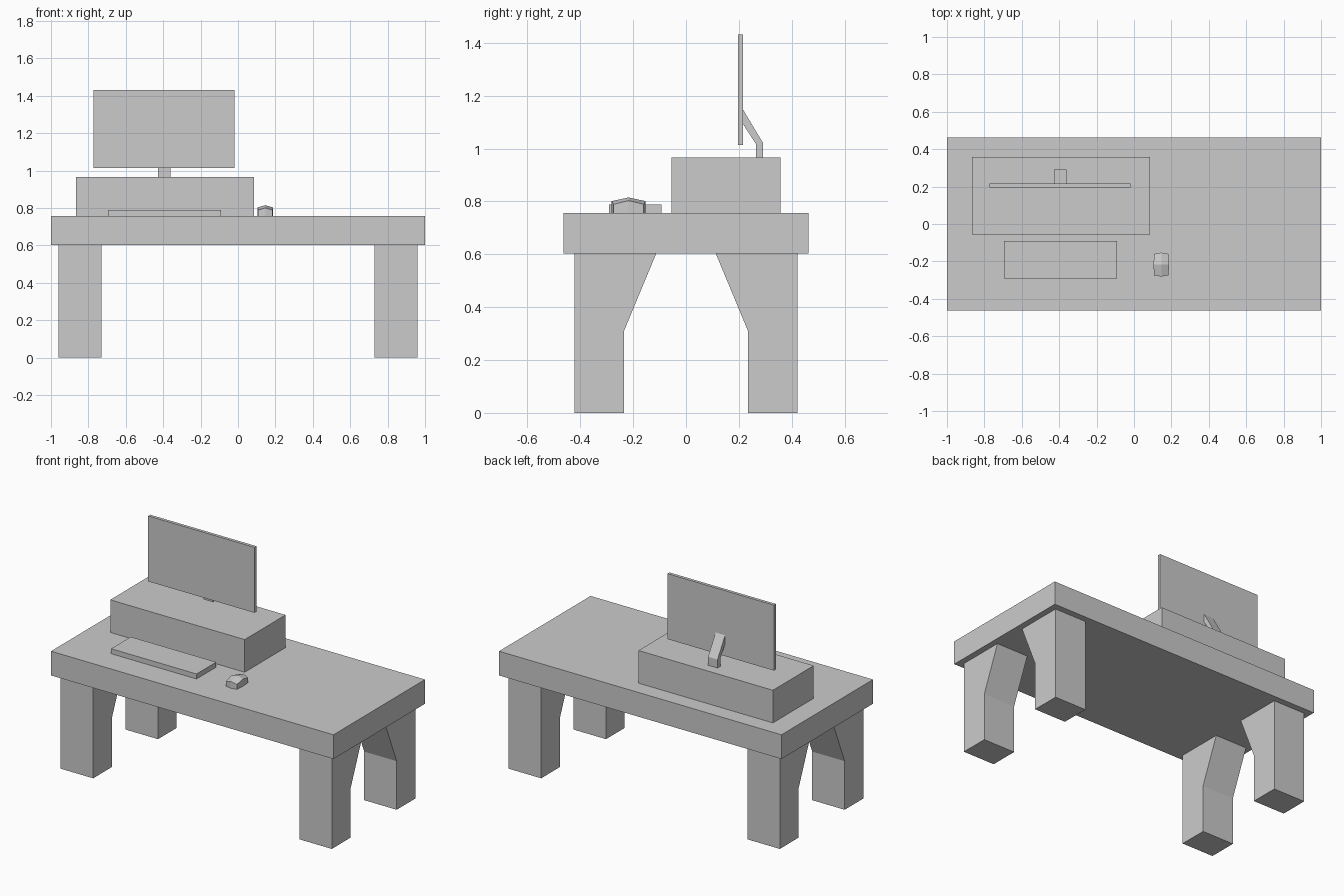
import bpy, bmesh

if "Cube" in bpy.data.objects:
    bpy.data.objects.remove(bpy.data.objects["Cube"])


def make_object(name, bm):
    bmesh.ops.recalc_face_normals(bm, faces=bm.faces)
    mesh = bpy.data.meshes.new(name)
    bm.to_mesh(mesh)
    bm.free()
    obj = bpy.data.objects.new(name, mesh)
    bpy.context.collection.objects.link(obj)
    return obj


def prism(name, profile, x0, x1):
    """Extrude a closed (y, z) profile from x0 to x1."""
    bm = bmesh.new()
    face = bm.faces.new([bm.verts.new((x0, y, z)) for y, z in profile])
    ext = bmesh.ops.extrude_face_region(bm, geom=[face])
    verts = [g for g in ext["geom"] if isinstance(g, bmesh.types.BMVert)]
    bmesh.ops.translate(bm, verts=verts, vec=(x1 - x0, 0, 0))
    return make_object(name, bm)


def box(name, x, y, z):
    return prism(name, [(y[0], z[0]), (y[1], z[0]), (y[1], z[1]), (y[0], z[1])], *x)


TOP = 0.757      # desk surface
UNDER = 0.602    # desk underside
RISER = 0.966    # riser surface

# Desk top
box("desk_top", (-1, 1), (-0.463, 0.463), (UNDER, TOP))

# Four legs, flaring inwards towards the top
leg = [(0.422, 0), (0.422, UNDER), (0.113, UNDER), (0.234, 0.311), (0.234, 0)]
for sx, side in ((-1, "left"), (1, "right")):
    for sy, end in ((-1, "front"), (1, "back")):
        prism(f"{end}_{side}_leg", [(sy * y, z) for y, z in leg], sx * 0.73, sx * 0.96)

# Riser, keyboard and screen
box("monitor_riser", (-0.866, 0.086), (-0.055, 0.358), (TOP, RISER))
box("keyboard", (-0.695, -0.09), (-0.291, -0.092), (TOP, 0.789))
box("screen", (-0.773, -0.02), (0.196, 0.216), (1.013, 1.432))

# Bent stand behind the screen
prism("screen_stand", [(0.264, RISER), (0.292, RISER), (0.292, 1.02), (0.216, 1.147),
                       (0.216, 1.092), (0.264, 1.018)], -0.428, -0.361)

# Mouse: box split in three each way, with bulged sides and a raised middle
bm = bmesh.new()
cx, cy = 0.146, -0.217
grid = {}
for i in (-1, 0, 1):
    for j in (-1, 0, 1):
        x = cx + i * (0.042 if j == 0 else 0.038)
        y = cy + j * (0.064 if i == 0 else 0.057)
        h = 0.815 - 0.012 * abs(i) - 0.014 * abs(j)
        grid[i, j] = (bm.verts.new((x, y, TOP)), bm.verts.new((x, y, h)))
for i in (-1, 0):
    for j in (-1, 0):
        cell = [(i, j), (i + 1, j), (i + 1, j + 1), (i, j + 1)]
        for level in (0, 1):
            bm.faces.new([grid[c][level] for c in cell])
rim = [(-1, -1), (0, -1), (1, -1), (1, 0), (1, 1), (0, 1), (-1, 1), (-1, 0)]
for a, b in zip(rim, rim[1:] + rim[:1]):
    bm.faces.new((grid[a][0], grid[b][0], grid[b][1], grid[a][1]))
make_object("mouse", bm)
